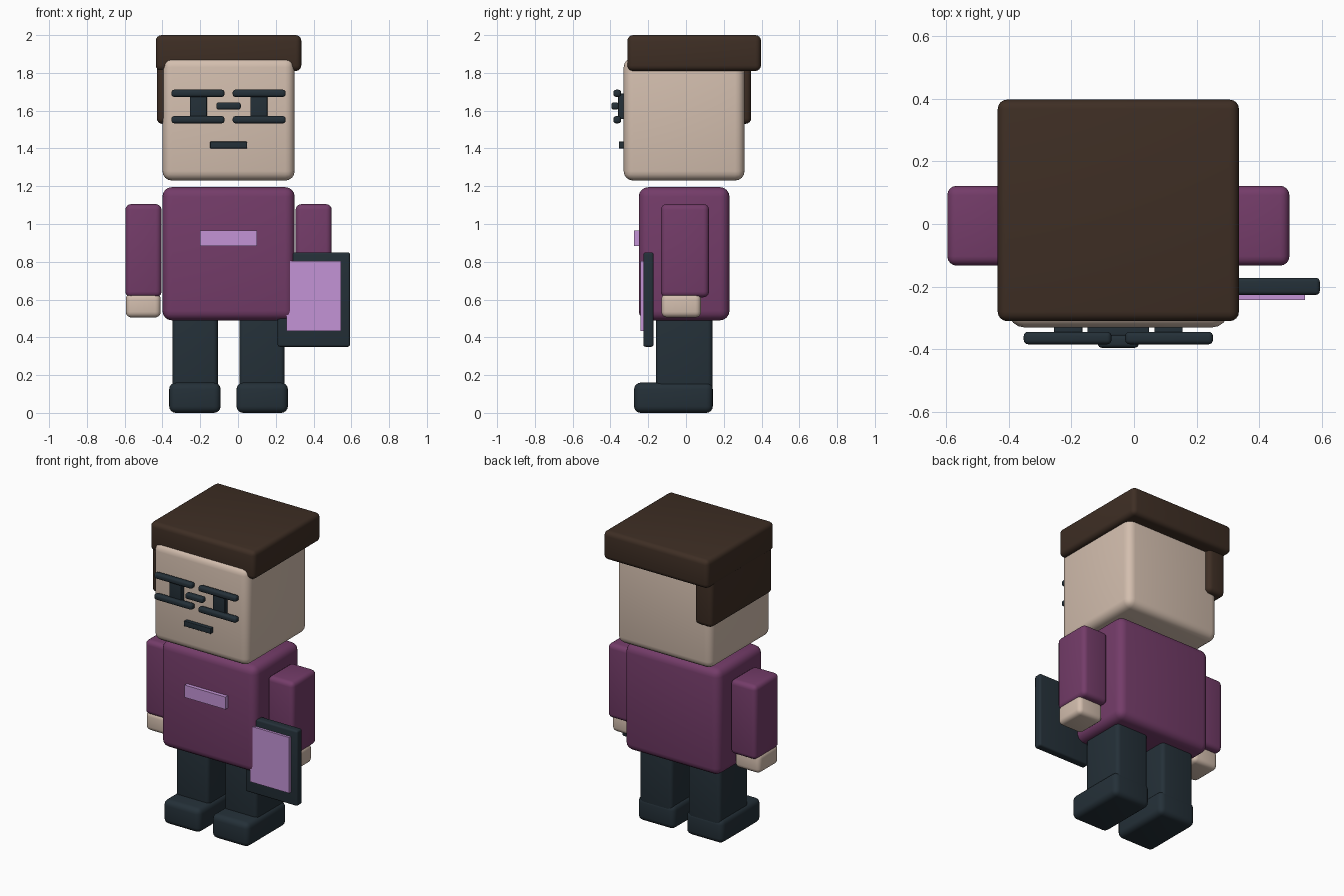
import bpy

if "Cube" in bpy.data.objects:
    bpy.data.objects.remove(bpy.data.objects["Cube"], do_unlink=True)


def material(name, rgb):
    """Flat material from an sRGB 0-255 colour."""
    lin = [((c / 255 + 0.055) / 1.055) ** 2.4 for c in rgb] + [1]
    m = bpy.data.materials.new(name)
    m.use_nodes = True
    m.diffuse_color = lin
    bsdf = m.node_tree.nodes["Principled BSDF"]
    bsdf.inputs["Base Color"].default_value = lin
    bsdf.inputs["Roughness"].default_value = 0.8
    return m


SKIN = material("skin", (211, 190, 174))
HAIR = material("brown hair", (62, 46, 36))
SHIRT = material("plum shirt", (116, 60, 105))
DARK = material("dark slate", (36, 48, 56))
LILAC = material("lilac", (196, 148, 214))


def box(name, mat, xs, ys, zs, bevel=0.0, segments=4):
    """Rounded box spanning the given (min, max) ranges."""
    spans = (xs, ys, zs)
    bpy.ops.mesh.primitive_cube_add(size=1, location=[(a + b) / 2 for a, b in spans])
    ob = bpy.context.object
    ob.name = name
    ob.scale = [b - a for a, b in spans]
    bpy.ops.object.transform_apply(location=False, rotation=False, scale=True)
    ob.data.materials.append(mat)
    if bevel:
        mod = ob.modifiers.new("Rounded edges", "BEVEL")
        mod.width = bevel
        mod.segments = segments
        bpy.ops.object.modifier_apply(modifier=mod.name)
        bpy.ops.object.shade_smooth_by_angle()
    return ob


MID = -0.05  # body centre line


def pair(name, mat, near, far, ys, zs, bevel):
    """Two boxes mirrored about the body centre line."""
    box("right_" + name, mat, (MID - far, MID - near), ys, zs, bevel)
    box("left_" + name, mat, (MID + near, MID + far), ys, zs, bevel)


# Head and hair
box("head", SKIN, (-0.40, 0.30), (-0.33, 0.31), (1.23, 1.88), 0.05)
box("hair_cap", HAIR, (-0.435, 0.335), (-0.31, 0.397), (1.81, 2.0), 0.03)
box("hair_side", HAIR, (-0.43, -0.30), (-0.30, 0.345), (1.53, 1.90), 0.03)

# Torso, arms and hands
box("torso", SHIRT, (-0.40, 0.30), (-0.25, 0.23), (0.49, 1.195), 0.05)
pair("arm", SHIRT, 0.355, 0.546, (-0.133, 0.122), (0.612, 1.105), 0.03)
pair("hand", SKIN, 0.359, 0.544, (-0.13, 0.08), (0.505, 0.632), 0.03)
box("chest_badge", LILAC, (-0.20, 0.10), (-0.275, -0.24), (0.883, 0.965))

# Legs and shoes
pair("leg", DARK, 0.057, 0.297, (-0.16, 0.14), (0.08, 0.56), 0.025)
pair("shoe", DARK, 0.042, 0.314, (-0.275, 0.142), (0.0, 0.16), 0.035)

# Face: eyes, glasses frame and mouth
pair("eye", DARK, 0.115, 0.205, (-0.36, -0.32), (1.555, 1.69), 0.004)
for level, z in (("upper", 1.692), ("lower", 1.552)):
    pair(level + "_frame_bar", DARK, 0.022, 0.302, (-0.384, -0.344),
         (z - 0.019, z + 0.019), 0.014)
box("glasses_bridge", DARK, (-0.115, 0.015), (-0.395, -0.355), (1.606, 1.643), 0.012)
box("mouth", DARK, (-0.148, 0.048), (-0.356, -0.32), (1.40, 1.436), 0.004)

# Tablet held in the left hand
box("tablet_case", DARK, (0.21, 0.593), (-0.226, -0.172), (0.35, 0.85), 0.012)
box("tablet_screen", LILAC, (0.258, 0.546), (-0.242, -0.21), (0.433, 0.803))
